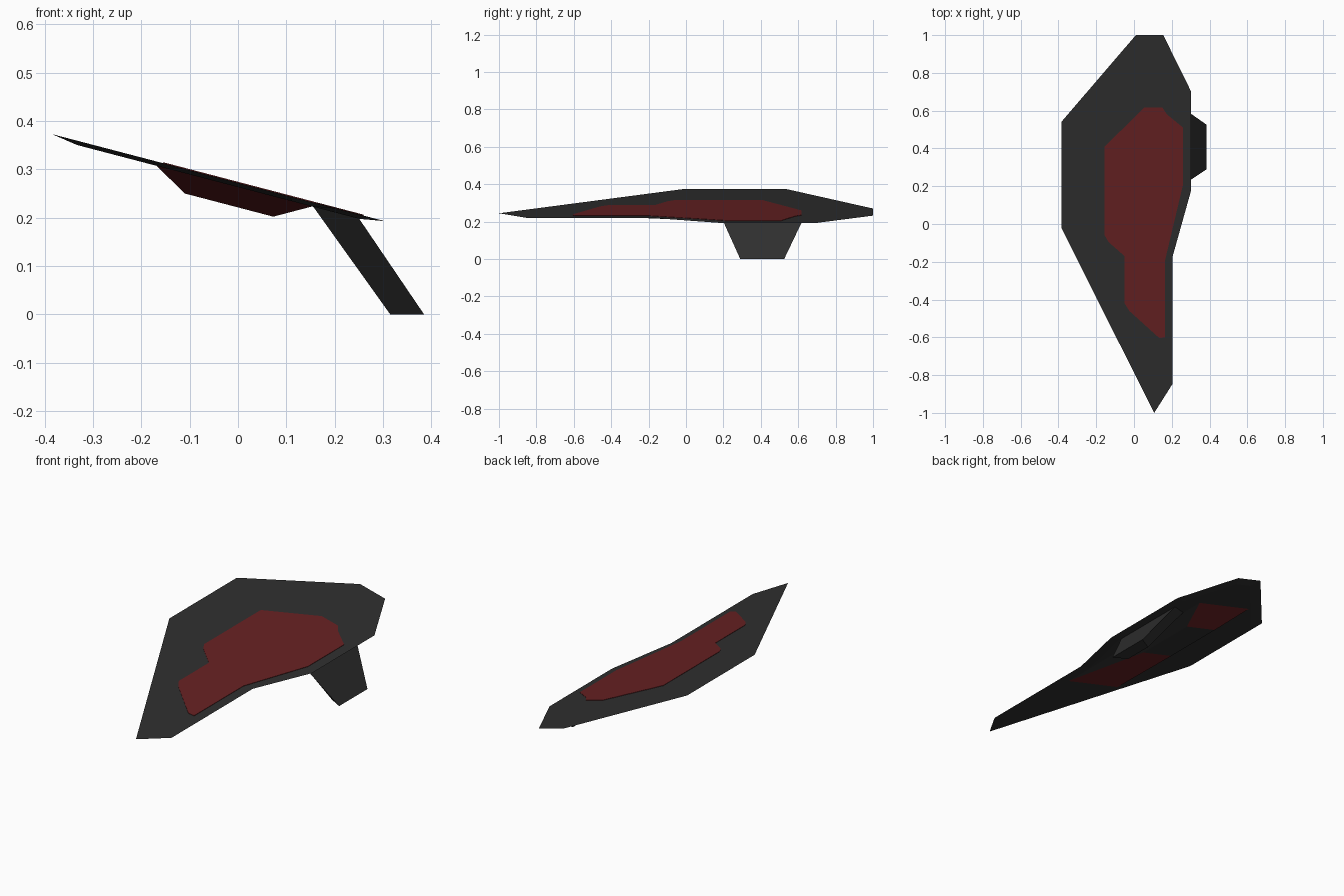
import bpy, bmesh
from mathutils import Vector

if "Cube" in bpy.data.objects:
    bpy.data.objects.remove(bpy.data.objects["Cube"])


def material(name, rgb):
    m = bpy.data.materials.new(name)
    m.diffuse_color = (*rgb, 1)
    m.use_nodes = True
    m.node_tree.nodes["Principled BSDF"].inputs["Base Color"].default_value = m.diffuse_color
    return m


GREY = material("charcoal", (0.028, 0.028, 0.028))
RED = material("dark_red", (0.135, 0.015, 0.016))


def on_slope(x, y, depth):
    """Point at a given depth below the tilted top surface."""
    return Vector((x, y, 0.2723 - 0.2616 * x - depth))


def finish(bm, name, mats):
    bmesh.ops.recalc_face_normals(bm, faces=bm.faces[:])
    me = bpy.data.meshes.new(name)
    bm.to_mesh(me)
    bm.free()
    for m in mats:
        me.materials.append(m)
    ob = bpy.data.objects.new(name, me)
    bpy.context.collection.objects.link(ob)
    return ob


def loft(a, b):
    """Closed solid between two matching rings; side faces come after the caps."""
    bm = bmesh.new()
    va = [bm.verts.new(p) for p in a]
    vb = [bm.verts.new(p) for p in b]
    bm.faces.new(va)
    bm.faces.new(vb[::-1])
    n = len(a)
    for i in range(n):
        j = (i + 1) % n
        bm.faces.new((va[i], vb[i], vb[j], va[j]))
    return bm


def inset(ring, d):
    """Offset a clockwise outline inwards by d."""
    pts = [Vector(p) for p in ring]
    out = []
    for i, p in enumerate(pts):
        e1 = (p - pts[i - 1]).normalized()
        e2 = (pts[(i + 1) % len(pts)] - p).normalized()
        n1, n2 = Vector((e1.y, -e1.x)), Vector((e2.y, -e2.x))
        out.append(p + (n1 + n2) * d / (1 + n1.dot(n2)))
    return out


# Thin tilted wing plate with a bevelled underside
outline = [(0.01, 1), (0.155, 1), (0.303, 0.70), (0.303, 0.18), (0.205, -0.17),
           (0.205, -0.845), (0.107, -1), (-0.385, -0.02), (-0.385, 0.54)]
top = [on_slope(x, y, 0) for x, y in outline]
bottom = [on_slope(p.x, p.y, 0.009) for p in inset(outline, 0.052)]
finish(loft(top, bottom), "wing_plate", [GREY])

# Red panel on the top
panel = [(0.055, 0.617), (0.15, 0.617), (0.175, 0.58), (0.26, 0.51), (0.26, 0.21),
         (0.165, -0.19), (0.165, -0.6), (0.135, -0.605), (-0.025, -0.46),
         (-0.05, -0.42), (-0.05, -0.17), (-0.135, -0.095), (-0.155, -0.06), (-0.155, 0.41)]
finish(loft([on_slope(x, y, -0.002) for x, y in panel],
            [on_slope(x, y, 0.003) for x, y in panel]), "top_panel", [RED])

# Underside housing with red inset faces at front and back
upper = [(-0.17, -0.34), (0.155, -0.34), (0.155, 0.70), (-0.17, 0.70)]
lower = [(-0.11, 0.16), (0.073, 0.16), (0.073, 0.50), (-0.11, 0.50)]
bm = loft([on_slope(x, y, 0.008) for x, y in upper],
          [on_slope(x, y, 0.051) for x, y in lower])
bm.faces.ensure_lookup_table()
ends = [bm.faces[2], bm.faces[4]]
bmesh.ops.inset_individual(bm, faces=ends, thickness=0.032)
for f in ends:
    f.material_index = 1
finish(bm, "underside_housing", [GREY, RED])

# Raked fin below the right edge
fin_top = [on_slope(0.155, 0.25, 0.008), on_slope(0.25, 0.20, 0.008),
           on_slope(0.25, 0.62, 0.008), on_slope(0.155, 0.57, 0.008)]
fin_foot = [Vector(p) for p in ((0.315, 0.33, 0), (0.385, 0.29, 0),
                                (0.385, 0.525, 0), (0.315, 0.485, 0))]
finish(loft(fin_top, fin_foot), "lower_fin", [GREY])
